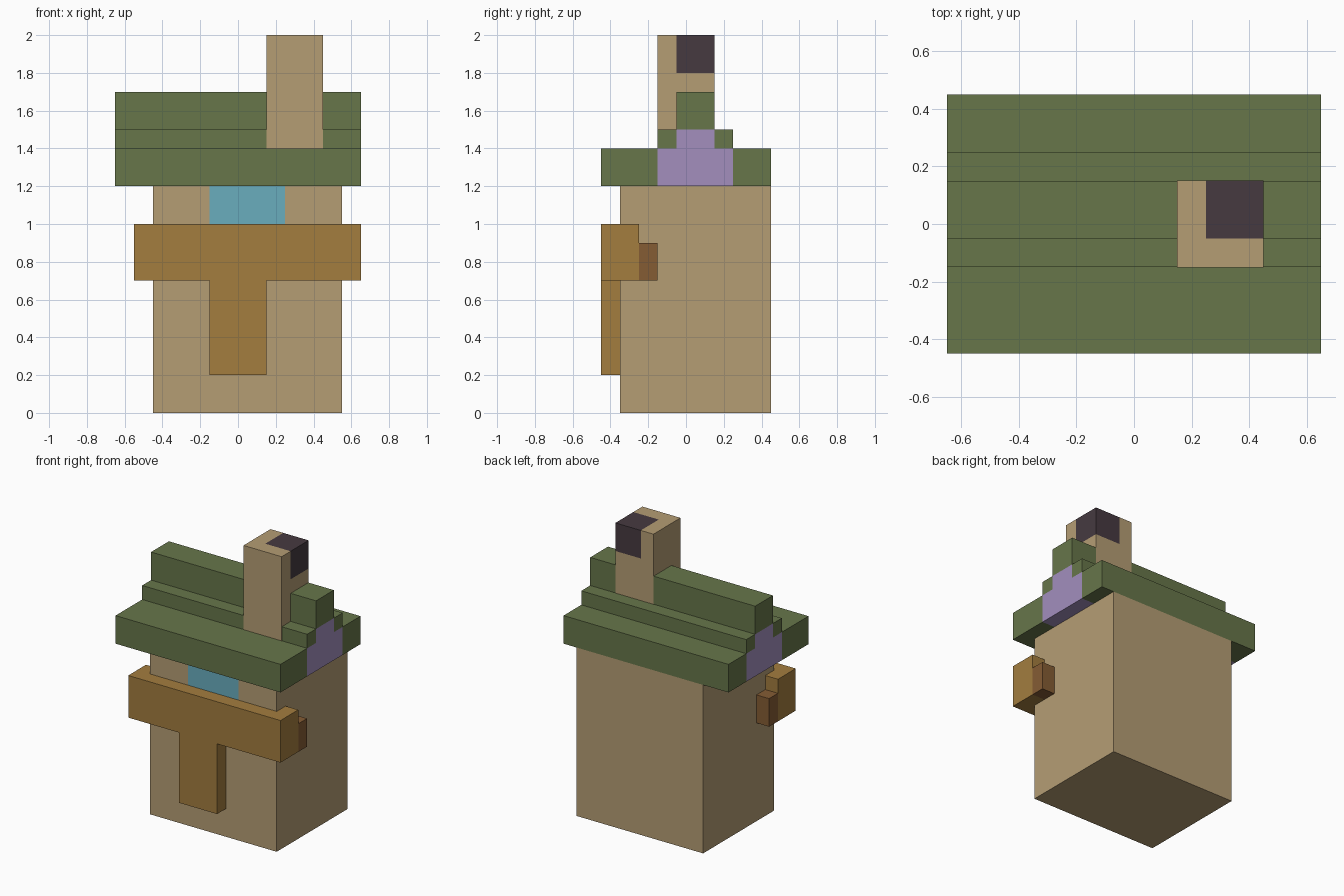
import bpy, bmesh
from mathutils import Vector

cube = bpy.data.objects.get("Cube")
if cube:
    bpy.data.objects.remove(cube, do_unlink=True)


def material(name, rgb):
    """Flat material from 0-255 sRGB values."""
    lin = [((c / 255 + 0.055) / 1.055) ** 2.4 for c in rgb]
    mat = bpy.data.materials.new(name)
    mat.diffuse_color = (*lin, 1)
    mat.use_nodes = True
    bsdf = mat.node_tree.nodes["Principled BSDF"]
    bsdf.inputs["Base Color"].default_value = (*lin, 1)
    bsdf.inputs["Roughness"].default_value = 0.9
    return mat


TAN = material("tan_plaster", (181, 157, 116))
GREEN = material("green_roof", (103, 118, 74))
AMBER = material("amber_wood", (163, 125, 63))
BROWN = material("brown_wood", (133, 92, 52))
BLUE = material("blue_glass", (106, 173, 190))
PURPLE = material("purple_gable", (163, 143, 190))
DARK = material("dark_soot", (70, 58, 64))


def prism(name, profile, x0, x1, mats, cuts=(), paint=None):
    """Extrude a (y, z) profile along x, cut it on (axis, value) planes, paint faces by rule."""
    bm = bmesh.new()
    face = bm.faces.new([bm.verts.new((x0, y, z)) for y, z in profile])
    ext = bmesh.ops.extrude_face_region(bm, geom=[face])["geom"]
    bmesh.ops.translate(bm, vec=(x1 - x0, 0, 0),
                        verts=[v for v in ext if isinstance(v, bmesh.types.BMVert)])
    for axis, value in cuts:
        normal = Vector((0, 0, 0))
        normal[axis] = 1
        bmesh.ops.bisect_plane(bm, geom=bm.verts[:] + bm.edges[:] + bm.faces[:],
                               plane_co=normal * value, plane_no=normal)
    bmesh.ops.recalc_face_normals(bm, faces=bm.faces[:])
    bm.normal_update()
    if paint:
        for f in bm.faces:
            f.material_index = int(paint(f.calc_center_median(), f.normal))
    mesh = bpy.data.meshes.new(name)
    bm.to_mesh(mesh)
    bm.free()
    for mat in mats:
        mesh.materials.append(mat)
    obj = bpy.data.objects.new(name, mesh)
    bpy.context.collection.objects.link(obj)
    return obj


def box(name, x, y, z, mats, cuts=(), paint=None):
    profile = [(y[0], z[0]), (y[1], z[0]), (y[1], z[1]), (y[0], z[1])]
    return prism(name, profile, x[0], x[1], mats, cuts, paint)


X, Y, Z = 0, 1, 2

# Main body with a window high on the front wall
box("body", (-0.45, 0.55), (-0.35, 0.45), (0, 1.2), [TAN, BLUE],
    [(X, -0.15), (X, 0.25), (Z, 1.0)],
    lambda c, n: n.y < -0.5 and -0.15 < c.x < 0.25 and c.z > 1.0)

# T-shaped timber on the front, with small brackets behind its ends
box("front_beam", (-0.55, 0.65), (-0.45, -0.25), (0.7, 1.0), [AMBER])
box("front_post", (-0.15, 0.15), (-0.45, -0.35), (0.2, 0.7), [AMBER])
for side, x in (("left", (0.55, 0.65)), ("right", (-0.55, -0.45))):
    box(side + "_bracket", x, (-0.25, -0.15), (0.7, 0.9), [BROWN])


# Stepped roof: gable ends and the soffit strip below them are purple
def gable(c, n):
    low = -0.15 < c.y < 0.25 and c.z < 1.4
    high = -0.05 < c.y < 0.15 and c.z < 1.5
    return (abs(n.x) > 0.5 or n.z < -0.5) and (low or high)


steps = [(-0.45, 1.2), (0.45, 1.2), (0.45, 1.4), (0.25, 1.4), (0.25, 1.5), (0.15, 1.5),
         (0.15, 1.7), (-0.05, 1.7), (-0.05, 1.5), (-0.15, 1.5), (-0.15, 1.4), (-0.45, 1.4)]
prism("stepped_roof", steps, -0.65, 0.65, [GREEN, PURPLE],
      [(Z, 1.4), (Z, 1.5), (Y, -0.15), (Y, -0.05), (Y, 0.15), (Y, 0.25)], gable)

# Chimney with a sooty top corner, standing just proud of the roof steps
box("chimney", (0.15, 0.45), (-0.152, 0.152), (1.39, 2.0), [TAN, DARK],
    [(X, 0.25), (Y, -0.05), (Z, 1.8)],
    lambda c, n: c.x > 0.25 and c.y > -0.05 and c.z > 1.8)
